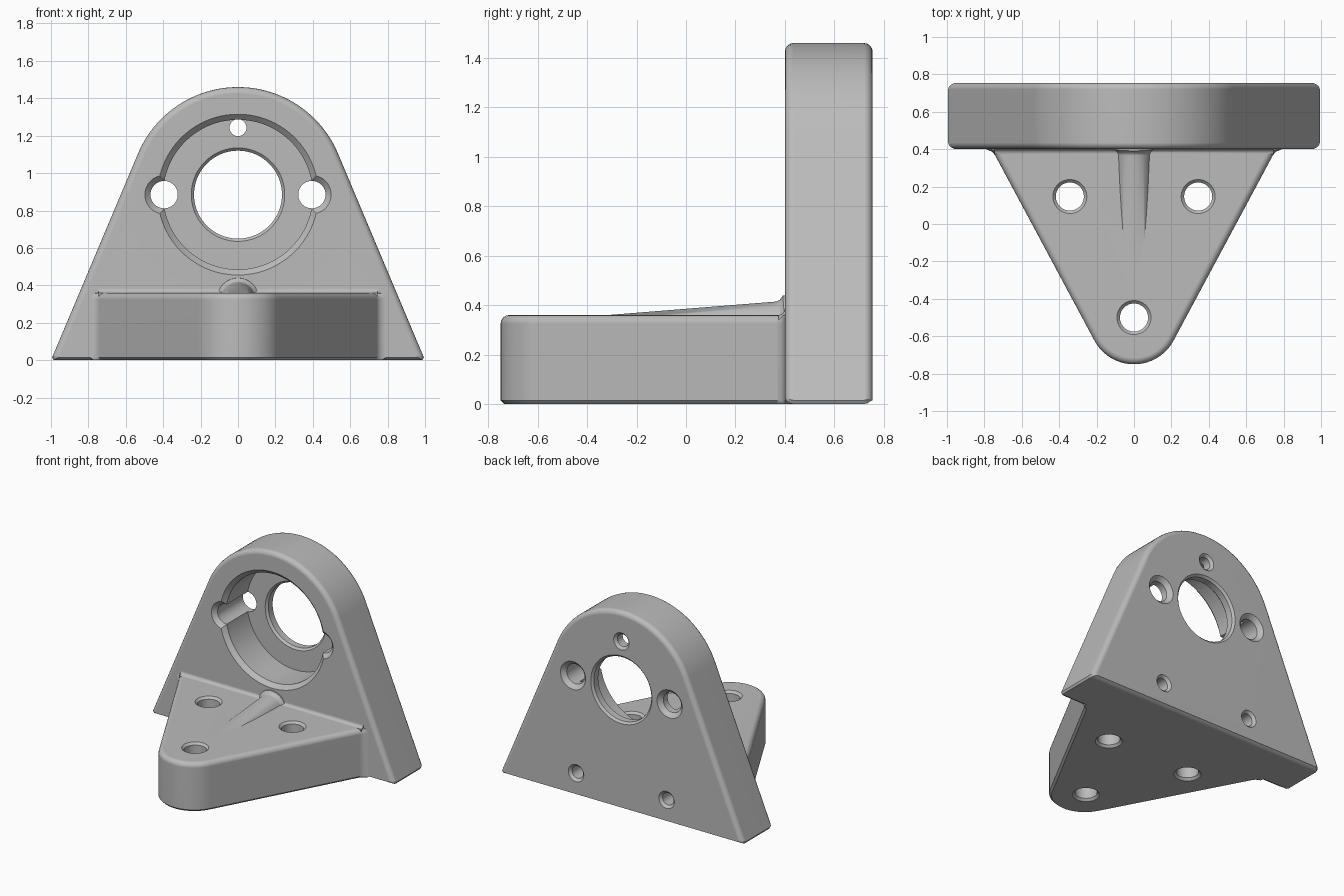
import bpy, bmesh, math
from mathutils import Vector

if "Cube" in bpy.data.objects:
    bpy.data.objects.remove(bpy.data.objects["Cube"])

grey = bpy.data.materials.new("machined grey")
grey.use_nodes = True
grey.diffuse_color = (0.5, 0.5, 0.5, 1)
grey.node_tree.nodes["Principled BSDF"].inputs["Base Color"].default_value = (0.5, 0.5, 0.5, 1)


def loft(name, rings):
    """Skin a stack of closed rings with equal point counts and cap the ends."""
    bm = bmesh.new()
    rows = [[bm.verts.new(p) for p in ring] for ring in rings]
    n = len(rows[0])
    for a, b in zip(rows, rows[1:]):
        for i in range(n):
            j = (i + 1) % n
            bm.faces.new((a[i], a[j], b[j], b[i]))
    bm.faces.new(rows[0])
    bm.faces.new(rows[-1])
    bmesh.ops.recalc_face_normals(bm, faces=bm.faces)
    mesh = bpy.data.meshes.new(name)
    bm.to_mesh(mesh)
    bm.free()
    mesh.materials.append(grey)
    obj = bpy.data.objects.new(name, mesh)
    bpy.context.collection.objects.link(obj)
    return obj


def lathe(name, origin, axis, profile, sides=48):
    """Turn (distance, radius) pairs around an axis."""
    q = Vector(axis).to_track_quat('Z', 'Y')
    turn = [2 * math.pi * (i + 0.5) / sides for i in range(sides)]
    return loft(name, [[Vector(origin) + q @ Vector((r * math.cos(a), r * math.sin(a), t))
                        for a in turn] for t, r in profile])


def hole(name, origin, axis, length, r, c):
    """Cutter for a hole chamfered at both mouths."""
    return lathe(name, origin, axis, [(-0.01, r + c + 0.01), (c, r),
                                      (length - c, r), (length + 0.01, r + c + 0.01)])


def mirrored(half):
    """Complete a half outline running from the middle to the +x side."""
    return half + [(-x, v) for x, v in reversed(half)]


def fillet(size, steps=4):
    """(rise, inset) steps of a convex quarter round."""
    return [(size * math.sin(a), size * (1 - math.cos(a)))
            for a in (math.pi / 2 * i / steps for i in range(steps + 1))]


def combine(target, tool, operation):
    mod = target.modifiers.new(tool.name, 'BOOLEAN')
    mod.operation = operation
    mod.solver = 'EXACT'
    mod.object = tool
    bpy.context.view_layer.objects.active = target
    bpy.ops.object.modifier_apply(modifier=mod.name)
    bpy.data.objects.remove(tool)


FRONT, BACK, ROUND, CHAMFER = 0.40, 0.755, 0.035, 0.015
BORE_Z, ARCH_Z, ARCH_R = 0.885, 0.88, 0.58

# Upright plate: arch tangent to two sloping sides
lean = math.atan2(ARCH_Z, -1) - math.asin(ARCH_R / math.hypot(1, ARCH_Z)) - math.pi / 2


def plate_outline(d):
    r = ARCH_R - d
    half = []
    for i in range(25):
        a = math.pi / 2 + (lean - math.pi / 2) * (i + 0.5) / 24.5
        half.append((r * math.cos(a), ARCH_Z + r * math.sin(a)))
    low = min(d, CHAMFER)
    side = lambda z: (r - (z - ARCH_Z) * math.sin(lean)) / math.cos(lean)
    half.append((side(low + CHAMFER), low + CHAMFER))
    half.append((side(low) - CHAMFER, low))
    return mirrored(half)


steps = fillet(ROUND)
layers = [(FRONT + ROUND - h, d) for h, d in reversed(steps)]
layers += [(BACK - ROUND + h, d) for h, d in steps]
bracket = loft("bracket", [[(x, y, z) for x, z in plate_outline(d)] for y, d in layers])

# Foot: rounded nose widening to the plate with flared corners
NOSE_Y, NOSE_R, TOP = -0.51, 0.24, 0.36
splay = math.radians(28.2)


def foot_outline(d):
    r = NOSE_R - d
    half = []
    for i in range(13):
        a = -math.pi / 2 + (math.pi / 2 - splay) * (i + 0.5) / 12.5
        half.append((r * math.cos(a), NOSE_Y + r * math.sin(a)))
    side = lambda y: (r + (y - NOSE_Y) * math.sin(splay)) / math.cos(splay)
    half += [(side(0.365), 0.365), (side(0.385) + 0.004, 0.385),
             (side(FRONT) + 0.03, FRONT), (side(FRONT) + 0.03, 0.45)]
    return mirrored(half)


layers = [(0, CHAMFER), (CHAMFER, 0)] + [(TOP - ROUND + h, d) for h, d in fillet(ROUND)]
foot = loft("foot", [[(x, y, z) for x, y in foot_outline(d)] for z, d in layers])
combine(bracket, foot, 'UNION')

# Concave fillet where the foot meets the plate
F = 0.025
cove = [(FRONT - F + F * math.sin(a), TOP + F - F * math.cos(a))
        for a in (math.pi / 8 * i for i in range(5))]
cove += [(0.44, TOP + F), (0.44, TOP - 0.02), (FRONT - F, TOP - 0.02)]
combine(bracket, loft("cove", [[(x, y, z) for y, z in cove] for x in (-0.745, 0.745)]), 'UNION')

# Sloping half-round rib, flared at the plate
rib = lathe("rib", (0, -0.45, 0.259), (0, 1, 0.08),
            [(0, 0.09), (0.825, 0.09), (0.84, 0.096), (0.853, 0.112), (0.9, 0.112)])
combine(bracket, rib, 'UNION')

# Bearing bore: deep front recess, narrower opening with a lip at the back
cutters = [
    lathe("recess", (0, FRONT, BORE_Z), (0, 1, 0),
          [(-0.01, 0.44), (0.03, 0.40), (0.275, 0.40)], 96),
    lathe("bore", (0, 0.66, BORE_Z), (0, 1, 0),
          [(0, 0.265), (0.03, 0.235), (BACK - 0.675, 0.235), (BACK - 0.65, 0.26)], 96),
    hole("top_pin", (0, FRONT, 1.243), (0, 1, 0), BACK - FRONT, 0.045, 0.018),
    hole("nose_bolt", (0, -0.5, 0), (0, 0, 1), TOP, 0.075, 0.016),
]
for s in (-1, 1):
    cutters += [
        hole("side_bolt", (s * 0.395, FRONT, BORE_Z), (0, 1, 0), BACK - FRONT, 0.073, 0.03),
        hole("foot_bolt", (s * 0.343, 0.147, 0), (0, 0, 1), TOP, 0.075, 0.016),
        lathe("rear_pin", (s * 0.37, BACK, 0.17), (0, -1, 0),
              [(-0.01, 0.073), (0.018, 0.045), (0.3, 0.045)]),
    ]
for cutter in cutters:
    combine(bracket, cutter, 'DIFFERENCE')

# Smooth rounds, crisp chamfers, flat faces kept flat
bpy.ops.object.select_all(action='DESELECT')
bracket.select_set(True)
bpy.context.view_layer.objects.active = bracket
bpy.ops.object.shade_smooth_by_angle(angle=math.radians(32))
weighted = bracket.modifiers.new("flat faces", 'WEIGHTED_NORMAL')
weighted.keep_sharp = True
